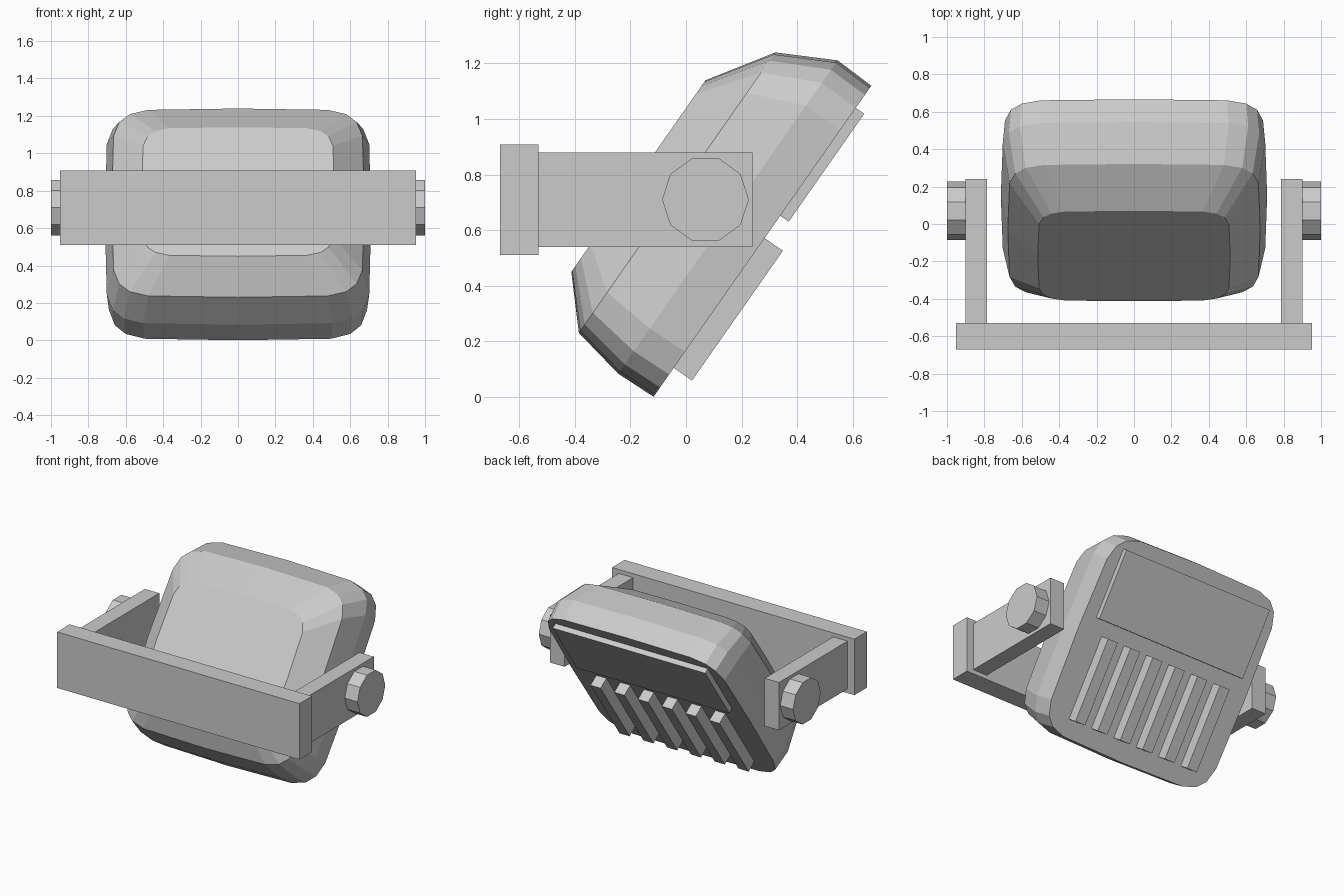
import bpy, bmesh, math
from mathutils import Matrix, Vector

if "Cube" in bpy.data.objects:
    bpy.data.objects.remove(bpy.data.objects["Cube"])

grey = bpy.data.materials.new("light_grey")
grey.diffuse_color = (0.6, 0.6, 0.6, 1)
grey.use_nodes = True
grey.node_tree.nodes["Principled BSDF"].inputs["Base Color"].default_value = grey.diffuse_color

# Lamp frame: local x, y along the back face, z out toward the front
TILT = Matrix.Translation((0, 0.275, 0.56)) @ Matrix.Rotation(math.radians(55), 4, 'X')


def finish(name, bm, matrix=Matrix()):
    bm.transform(matrix)
    bmesh.ops.recalc_face_normals(bm, faces=bm.faces)
    mesh = bpy.data.meshes.new(name)
    bm.to_mesh(mesh)
    bm.free()
    mesh.materials.append(grey)
    ob = bpy.data.objects.new(name, mesh)
    bpy.context.collection.objects.link(ob)
    return ob


def box(name, lo, hi, matrix=Matrix()):
    lo, hi = Vector(lo), Vector(hi)
    bm = bmesh.new()
    bmesh.ops.create_cube(bm, size=1)
    bm.transform(Matrix.Translation((lo + hi) / 2) @ Matrix.Diagonal((*(hi - lo), 1)))
    return finish(name, bm, matrix)


def rounded_ring(bm, half_x, half_y, shift, z, sides=20, power=0.29):
    ring = []
    for i in range(sides):
        a = 2 * math.pi * i / sides
        c, s = round(math.cos(a), 6), round(math.sin(a), 6)
        ring.append(bm.verts.new((math.copysign(abs(c) ** power, c) * half_x,
                                  math.copysign(abs(s) ** power, s) * half_y + shift, z)))
    return ring


# Lamp housing: rounded-square rings lofted from back to front
bm = bmesh.new()
rings = [rounded_ring(bm, *r) for r in (
    (0.70, 0.683, 0.0, 0.0),
    (0.712, 0.688, 0.0, 0.152),
    (0.675, 0.616, -0.033, 0.352),
    (0.515, 0.421, -0.064, 0.50))]
for a, b in zip(rings, rings[1:]):
    for i in range(len(a)):
        j = (i + 1) % len(a)
        bm.faces.new((a[i], a[j], b[j], b[i]))
bm.faces.new(rings[0])
bm.faces.new(rings[-1])
finish("lamp_housing", bm, TILT)

# Raised panel and row of fins on the back face
box("back_panel", (-0.6, 0.112, -0.037), (0.6, 0.586, 0.02), TILT)
for i in range(6):
    x = (i - 2.5) * 0.187
    box(f"cooling_fin_{i + 1}", (x - 0.04, -0.556, -0.08), (x + 0.04, 0.014, 0.02), TILT)

# Mounting bracket: front bar, two arms and ten-sided pivot bolts
box("bracket_bar", (-0.953, -0.67, 0.51), (0.953, -0.53, 0.908))
for side, s in (("left", -1), ("right", 1)):
    x0, x1 = sorted((0.787 * s, 0.9 * s))
    box(f"bracket_arm_{side}", (x0, -0.53, 0.54), (x1, 0.24, 0.88))
    bm = bmesh.new()
    bmesh.ops.create_cone(bm, cap_ends=True, segments=10, radius1=0.156, radius2=0.156, depth=0.1)
    # put a vertex on the y axis, then lay the axis along x
    first = max(bm.verts, key=lambda v: v.co.z * 10 + v.co.x)
    turn = math.pi / 2 - math.atan2(first.co.y, first.co.x)
    finish(f"pivot_bolt_{side}", bm, Matrix.Translation((0.95 * s, 0.07, 0.71))
           @ Matrix.Rotation(math.pi / 2, 4, 'Y') @ Matrix.Rotation(turn, 4, 'Z'))
